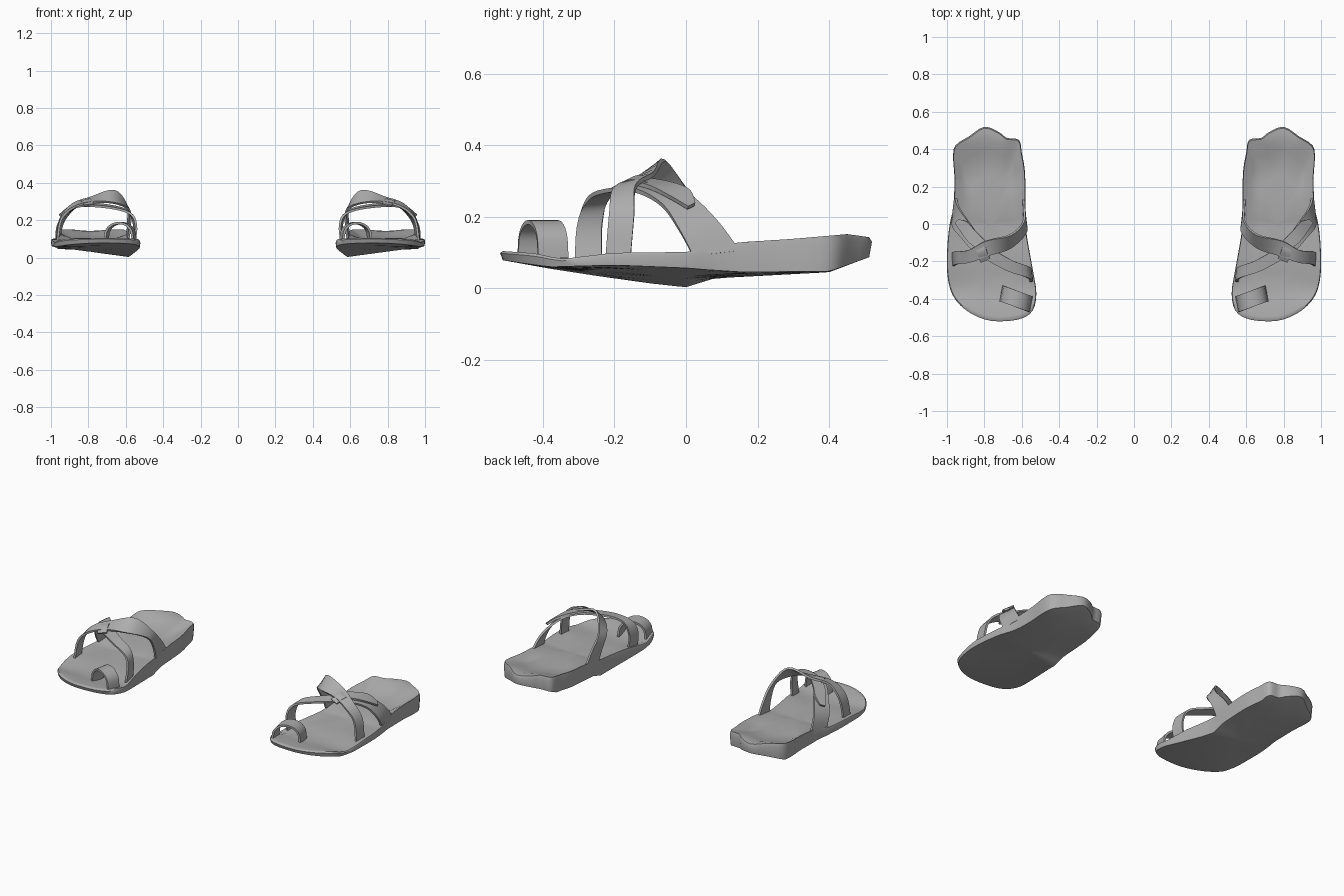
import bpy, bmesh, math
from mathutils import Vector

if "Cube" in bpy.data.objects:
    bpy.data.objects.remove(bpy.data.objects["Cube"])

grey = bpy.data.materials.new("grey")
grey.diffuse_color = (0.42, 0.42, 0.42, 1)
grey.use_nodes = True
grey.node_tree.nodes["Principled BSDF"].inputs["Base Color"].default_value = grey.diffuse_color


def interp(table, v):
    """Piecewise linear lookup in a list of (key, value)."""
    if v <= table[0][0]:
        return table[0][1]
    for (a, p), (b, q) in zip(table, table[1:]):
        if v <= b:
            return p + (q - p) * (v - a) / (b - a)
    return table[-1][1]


def spline(p0, p1, p2, p3, t):
    """Catmull-Rom interpolation between p1 and p2."""
    return 0.5 * (2 * p1 + (p2 - p0) * t + (2 * p0 - 5 * p1 + 4 * p2 - p3) * t * t
                  + (3 * p1 - p0 - 3 * p2 + p3) * t ** 3)


def finish(name, bm, angle):
    """Turn the bmesh into a smooth object, mirrored to the other foot."""
    bmesh.ops.recalc_face_normals(bm, faces=bm.faces)
    me = bpy.data.meshes.new(name)
    bm.to_mesh(me)
    bm.free()
    me.materials.append(grey)
    ob = bpy.data.objects.new(name, me)
    bpy.context.collection.objects.link(ob)
    bpy.ops.object.select_all(action='DESELECT')
    ob.select_set(True)
    bpy.context.view_layer.objects.active = ob
    bpy.ops.object.shade_smooth_by_angle(angle=math.radians(angle))
    mod = ob.modifiers.new("other_foot", 'MIRROR')
    mod.use_mirror_merge = False
    return ob


def strap(name, stations, thick=0.012, steps=5):
    """Loft a flat band through (edge, opposite edge) stations."""
    a = [Vector(s[0]) for s in stations]
    b = [Vector(s[1]) for s in stations]
    n = len(a)
    pairs = []
    for i in range(n - 1):
        idx = [max(i - 1, 0), i, i + 1, min(i + 2, n - 1)]
        for k in range(steps):
            pairs.append([spline(*[e[j] for j in idx], k / steps) for e in (a, b)])
    pairs.append([a[-1], b[-1]])
    bm = bmesh.new()
    rings = []
    for i, (p, q) in enumerate(pairs):
        lo, hi = pairs[max(i - 1, 0)], pairs[min(i + 1, len(pairs) - 1)]
        along = (hi[0] + hi[1]) - (lo[0] + lo[1])
        nor = along.cross(q - p).normalized() * thick / 2
        rings.append([bm.verts.new(v) for v in (p + nor, q + nor, q - nor, p - nor)])
    for r, s in zip(rings, rings[1:]):
        for k in range(4):
            bm.faces.new((r[k], r[(k + 1) % 4], s[(k + 1) % 4], s[k]))
    bm.faces.new(rings[0])
    bm.faces.new(rings[-1])
    return finish(name, bm, 40)


# Sole: footprint outline lofted between rim, footbed and underside
outline = [(0.80, 0.52), (0.72, 0.49), (0.68, 0.46), (0.615, 0.45), (0.60, 0.38),
           (0.583, 0.28), (0.58, 0.12), (0.58, 0.0), (0.567, -0.10), (0.54, -0.25),
           (0.522, -0.37), (0.54, -0.46), (0.60, -0.505), (0.70, -0.52), (0.80, -0.51),
           (0.90, -0.46), (0.97, -0.38), (0.998, -0.27), (0.998, -0.12), (0.985, 0.0),
           (0.965, 0.10), (0.96, 0.25), (0.967, 0.35), (0.955, 0.42), (0.88, 0.47)]
rim_z = [(-0.52, 0.105), (-0.42, 0.098), (-0.35, 0.082), (-0.2, 0.10), (0, 0.102),
         (0.15, 0.13), (0.3, 0.14), (0.45, 0.153), (0.52, 0.143)]
under_out = [(-0.52, 0.08), (-0.38, 0.06), (-0.2, 0.065), (0, 0.057), (0.15, 0.047),
             (0.4, 0.047), (0.52, 0.09)]
under_in = [(-0.52, 0.08), (-0.38, 0.055), (-0.25, 0.035), (-0.1, 0.014), (0, 0.003),
            (0.08, 0.028), (0.4, 0.045), (0.52, 0.09)]
dish = [(-0.5, 0.004), (-0.2, 0.006), (0.05, 0.012), (0.25, 0.035), (0.4, 0.035), (0.52, 0.02)]


def top_z(x, y, s):
    return interp(rim_z, y) - interp(dish, y) * min(1, (1 - s) / 0.35)


def under_z(x, y, s):
    u = min(1, max(0, (x - 0.58) / 0.40))
    return interp(under_in, y) * (1 - u) + interp(under_out, y) * u


bm = bmesh.new()
n = len(outline)
pts = []
for i in range(n):
    for k in range(3):
        c = [Vector(outline[(i + j) % n]) for j in (-1, 0, 1, 2)]
        pts.append(spline(*c, k / 3))
layers = [(s, top_z) for s in (0.08, 0.3, 0.5, 0.65, 0.78, 0.88, 0.95, 0.985)]
layers += [(1.0, None)] + [(s, under_z) for s in (0.985, 0.94, 0.8, 0.5, 0.1)]
rings = []
for s, height in layers:
    ring = []
    for p in pts:
        x, y = 0.77 + (p.x - 0.77) * s, p.y * s
        z = height(x, y, s) if height else 0.75 * interp(rim_z, y) + 0.25 * under_z(x, y, s)
        ring.append(bm.verts.new((x, y, z)))
    rings.append(ring)
m = len(pts)
for r, t in zip(rings, rings[1:]):
    for k in range(m):
        bm.faces.new((r[k], r[(k + 1) % m], t[(k + 1) % m], t[k]))
bm.faces.new(rings[0])
bm.faces.new(rings[-1])
finish("sole", bm, 50)

# Toe loop: small arch for the big toe
arch = []
for i in range(9):
    t = math.pi * i / 8
    x, z = 0.63 - 0.075 * math.cos(t), 0.085 + 0.10 * math.sin(t) ** 0.7
    y = -0.40 + 0.03 * (x - 0.63) / 0.08
    arch.append(((x + 0.008, y - 0.042, z), (x - 0.008, y + 0.042, z)))
strap("toe_loop", arch, steps=2)

# Front strap: inner front of the sole across to the outer back
strap("front_strap", [
    ((0.553, -0.31, 0.085), (0.562, -0.235, 0.085)),
    ((0.545, -0.305, 0.17), (0.555, -0.235, 0.17)),
    ((0.575, -0.285, 0.235), (0.585, -0.22, 0.245)),
    ((0.69, -0.245, 0.268), (0.67, -0.185, 0.275)),
    ((0.85, -0.15, 0.275), (0.80, -0.10, 0.288)),
    ((0.925, -0.07, 0.235), (0.875, 0.00, 0.265)),
    ((0.965, -0.02, 0.165), (0.935, 0.085, 0.19)),
    ((0.970, 0.02, 0.09), (0.955, 0.15, 0.105))])

# Rear strap: inner back, up over a raised fold, down to the outer front
strap("rear_strap", [
    ((0.588, 0.03, 0.085), (0.592, 0.14, 0.105)),
    ((0.578, 0.00, 0.17), (0.588, 0.09, 0.18)),
    ((0.583, -0.055, 0.255), (0.592, 0.01, 0.268)),
    ((0.665, -0.13, 0.292), (0.66, -0.058, 0.358)),
    ((0.78, -0.17, 0.295), (0.79, -0.09, 0.320)),
    ((0.875, -0.205, 0.270), (0.885, -0.14, 0.285)),
    ((0.945, -0.215, 0.205), (0.95, -0.145, 0.205)),
    ((0.965, -0.225, 0.085), (0.97, -0.155, 0.085))])

# Loose strap end lying over the front strap
strap("strap_tail", [
    ((0.81, -0.155, 0.297), (0.775, -0.11, 0.305)),
    ((0.88, -0.10, 0.282), (0.845, -0.04, 0.292)),
    ((0.925, -0.04, 0.252), (0.89, 0.01, 0.272)),
    ((0.955, 0.005, 0.225), (0.935, 0.025, 0.235))])

# Keeper band where the straps cross
strap("strap_keeper", [
    ((0.77, -0.185, 0.285), (0.82, -0.205, 0.278)),
    ((0.79, -0.135, 0.312), (0.84, -0.15, 0.300)),
    ((0.80, -0.085, 0.300), (0.85, -0.095, 0.288))], thick=0.01)
